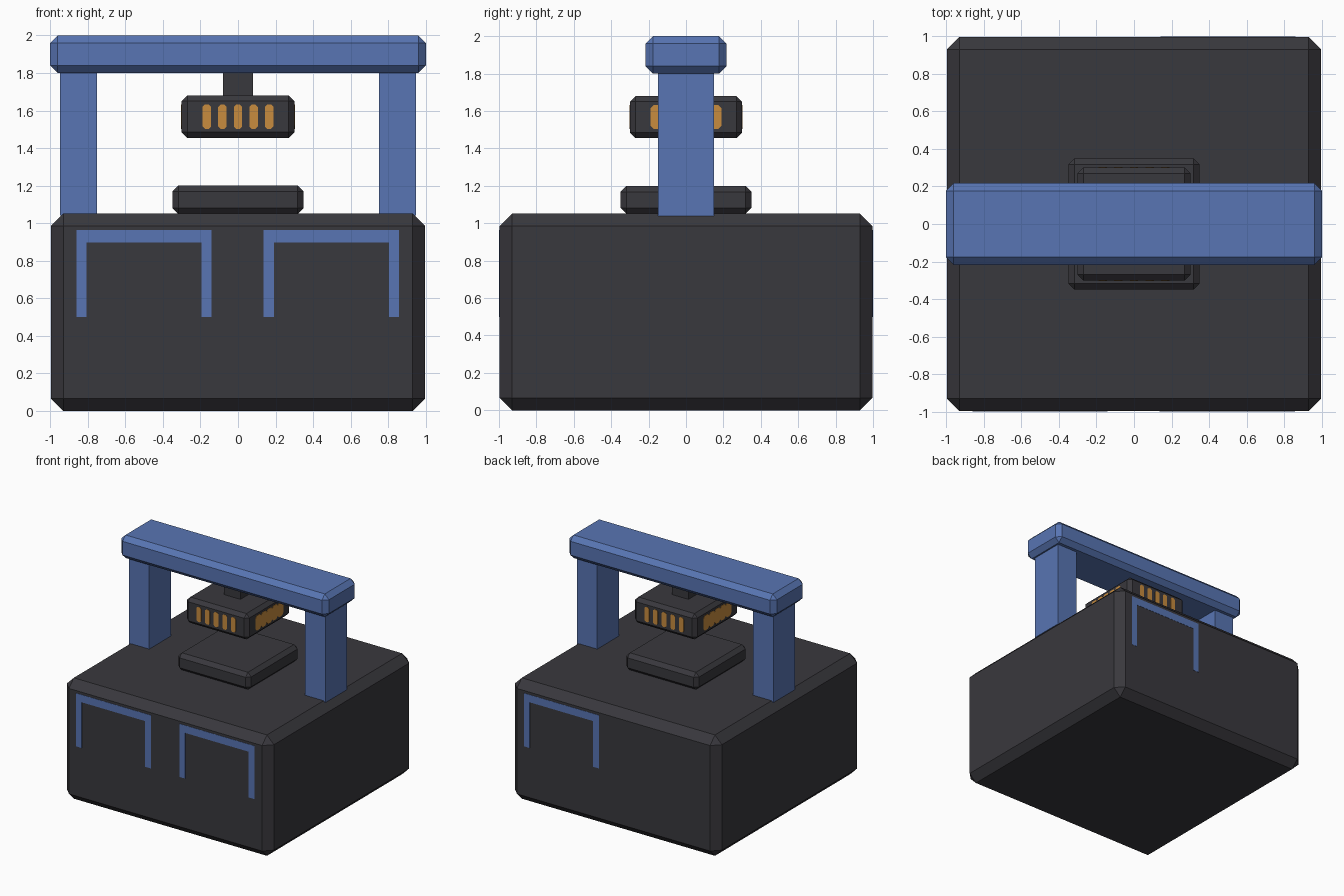
import bpy, bmesh, math
from mathutils import Matrix

if "Cube" in bpy.data.objects:
    bpy.data.objects.remove(bpy.data.objects["Cube"])


def material(name, rgb):
    m = bpy.data.materials.new(name)
    lin = [((c / 255 + 0.055) / 1.055) ** 2.4 for c in rgb]
    m.diffuse_color = (*lin, 1)
    m.use_nodes = True
    m.node_tree.nodes["Principled BSDF"].inputs["Base Color"].default_value = m.diffuse_color
    return m


DARK = material("charcoal", (57, 56, 61))
BLUE = material("steel blue", (88, 117, 179))
AMBER = material("amber", (200, 140, 62))


def finish(name, bm, mat):
    bmesh.ops.recalc_face_normals(bm, faces=bm.faces)
    me = bpy.data.meshes.new(name)
    bm.to_mesh(me)
    bm.free()
    me.materials.append(mat)
    ob = bpy.data.objects.new(name, me)
    bpy.context.collection.objects.link(ob)
    return ob


def box(name, x, y, z, mat, chamfer=0):
    """Box from (min, max) ranges with an optional flat chamfer."""
    bm = bmesh.new()
    bmesh.ops.create_cube(bm, size=1)
    for v in bm.verts:
        v.co = [r[0] + (c + 0.5) * (r[1] - r[0]) for c, r in zip(v.co, (x, y, z))]
    if chamfer:
        bmesh.ops.bevel(bm, geom=bm.edges[:], offset=chamfer, segments=1,
                        affect='EDGES', profile=0.5)
    return finish(name, bm, mat)


def plate(name, outlines, dist, angle, mat, thick=0.004):
    """Thin plates drawn in x,z on the front, at distance dist, turned about z."""
    bm = bmesh.new()
    for pts in outlines:
        f = bm.faces.new([bm.verts.new((px, -dist + 0.001, pz)) for px, pz in pts])
        ext = bmesh.ops.extrude_face_region(bm, geom=[f])
        for v in ext['geom']:
            if isinstance(v, bmesh.types.BMVert):
                v.co.y -= thick
    bm.transform(Matrix.Rotation(math.radians(angle), 4, 'Z'))
    return finish(name, bm, mat)


def slot(cx, w, cut, z0=1.503, z1=1.632):
    h = w / 2
    return [(cx - h, z0 + cut), (cx - h + cut, z0), (cx + h - cut, z0), (cx + h, z0 + cut),
            (cx + h, z1 - cut), (cx + h - cut, z1), (cx - h + cut, z1), (cx - h, z1 - cut)]


def bracket(cx):
    o, i = 0.36, 0.306
    return [(cx - o, 0.5), (cx - i, 0.5), (cx - i, 0.898), (cx + i, 0.898),
            (cx + i, 0.5), (cx + o, 0.5), (cx + o, 0.963), (cx - o, 0.963)]


# Main body and the pad on top of it
box("base", (-0.997, 0.997), (-0.997, 0.997), (0, 1.052), DARK, 0.067)
box("pad", (-0.35, 0.35), (-0.35, 0.35), (1.05, 1.2), DARK, 0.032)

# Gantry
for s, side in ((-1, "left"), (1, "right")):
    box(side + "_post", sorted((s * 0.75, s * 0.947)), (-0.15, 0.15), (1.04, 1.81), BLUE)
box("top_beam", (-1, 1), (-0.217, 0.217), (1.8, 2.0), BLUE, 0.04)

# Hanging head
box("stem", (-0.08, 0.08), (-0.08, 0.08), (1.66, 1.81), DARK)
box("head", (-0.3, 0.3), (-0.3, 0.3), (1.455, 1.68), DARK, 0.03)

# Glowing slots: separate on front and back, joined into a scalloped band on the sides
for name, angle in (("front", 0), ("back", 180)):
    plate(name + "_slots", [slot(i * 0.083, 0.045, 0.012) for i in range(-2, 3)],
          0.3, angle, AMBER)
for name, angle in (("right", 90), ("left", -90)):
    plate(name + "_slots", [slot(i * 0.076, 0.076, 0.018) for i in range(-2, 3)],
          0.3, angle, AMBER)

# Painted brackets: two on the front, one on the back
plate("front_brackets", [bracket(-0.5), bracket(0.497)], 0.997, 0, BLUE, 0.003)
plate("back_bracket", [bracket(-0.5)], 0.997, 180, BLUE, 0.003)
